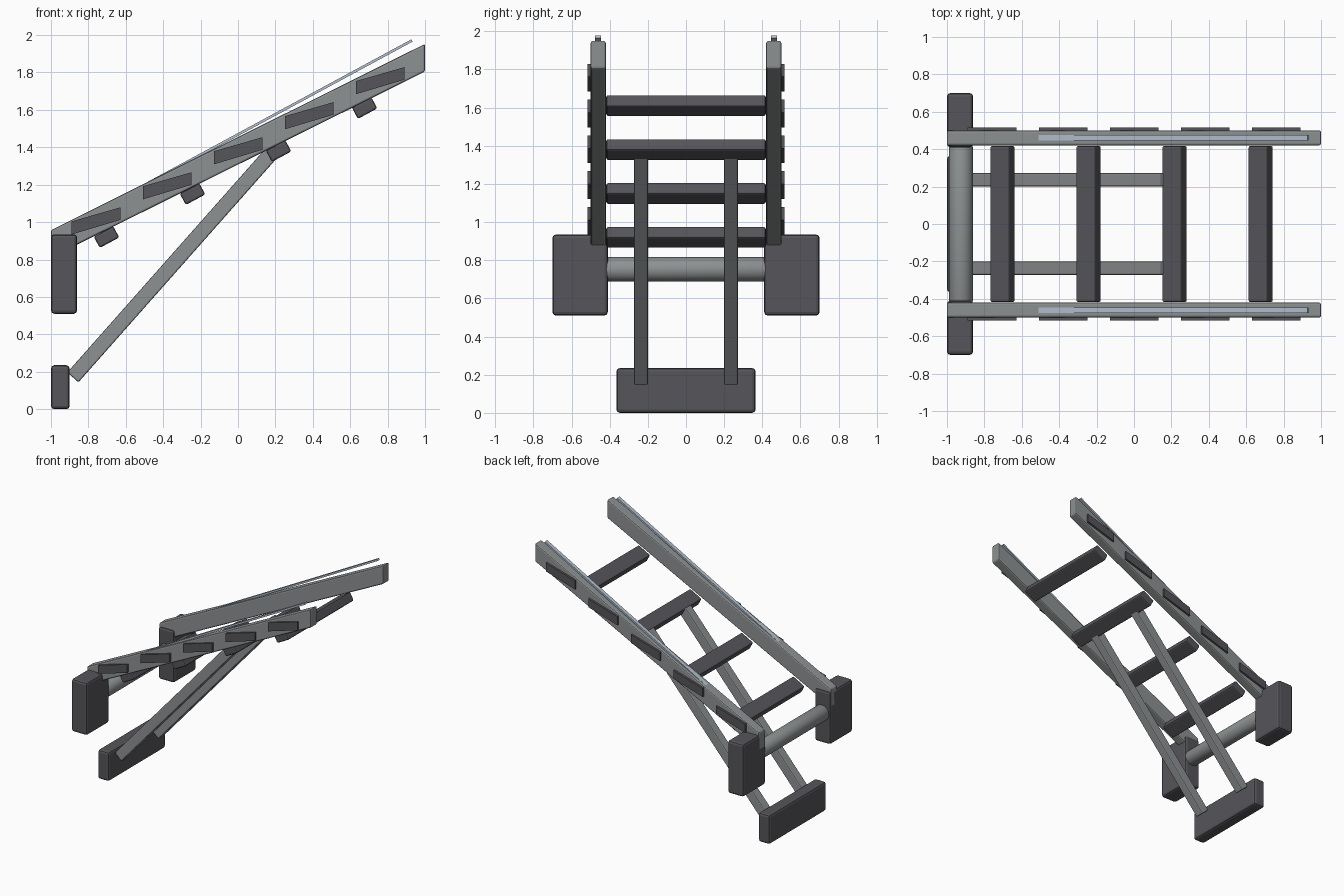
import bpy, bmesh, math
from mathutils import Vector

if "Cube" in bpy.data.objects:
    bpy.data.objects.remove(bpy.data.objects["Cube"])


def material(name, rgb):
    m = bpy.data.materials.new(name)
    m.diffuse_color = (*rgb, 1)
    m.use_nodes = True
    m.node_tree.nodes["Principled BSDF"].inputs["Base Color"].default_value = m.diffuse_color
    return m


STEEL = material("grey steel", (0.27, 0.285, 0.29))
DARK = material("dark grey", (0.092, 0.089, 0.102))
PALE = material("pale blue metal", (0.45, 0.53, 0.62))


def prism(name, profile, y0, y1, mat, bevel=0.0, smooth=False):
    """Extrude an x-z outline along y, with optional chamfered edges."""
    bm = bmesh.new()
    face = bm.faces.new([bm.verts.new((x, y0, z)) for x, z in profile])
    ext = bmesh.ops.extrude_face_region(bm, geom=[face])
    moved = [v for v in ext["geom"] if isinstance(v, bmesh.types.BMVert)]
    bmesh.ops.translate(bm, verts=moved, vec=(0, y1 - y0, 0))
    bmesh.ops.recalc_face_normals(bm, faces=bm.faces)
    if bevel:
        edges = [e for e in bm.edges if e.calc_face_angle(0) > 0.5]
        bmesh.ops.bevel(bm, geom=edges, offset=bevel, segments=2, profile=0.5,
                        affect='EDGES')
    mesh = bpy.data.meshes.new(name)
    bm.to_mesh(mesh)
    bm.free()
    mesh.materials.append(mat)
    obj = bpy.data.objects.new(name, mesh)
    bpy.context.collection.objects.link(obj)
    if smooth:
        bpy.ops.object.select_all(action='DESELECT')
        bpy.context.view_layer.objects.active = obj
        obj.select_set(True)
        bpy.ops.object.shade_smooth_by_angle(angle=math.radians(35))
    return obj


def rect(x0, x1, z0, z1):
    return [(x0, z0), (x1, z0), (x1, z1), (x0, z1)]


def bar(a, b, thick):
    """Outline of a straight bar from point a to point b."""
    a, b = Vector(a), Vector(b)
    d = (b - a).normalized()
    n = Vector((-d.y, d.x)) * thick / 2
    return [tuple(p) for p in (a - n, b - n, b + n, a + n)]


def pair(name, profile, y0, y1, *args):
    """Same part on both sides of the model."""
    prism("right_" + name, profile, y0, y1, *args)
    prism("left_" + name, profile, -y1, -y0, *args)


# Long sloping side rails and the thin strips above them
pair("rail", [(-1, 0.81), (1, 1.805), (1, 1.953), (-1, 0.957)],
     0.42, 0.50, STEEL, 0.01)
pair("top_strip", bar((-0.66, 1.112), (0.93, 1.971), 0.014),
     0.446, 0.476, PALE)

# Slanted plates on the outside of the rails
for i in range(5):
    x, z = -0.759 + 0.38 * i, 1.007 + 0.1875 * i
    pair("plate_%d" % (i + 1),
         [(x - 0.13, z - 0.073), (x + 0.13, z + 0.005),
          (x + 0.13, z + 0.072), (x - 0.13, z - 0.003)],
         0.49, 0.516, DARK)

# Rungs under the rails
for i in range(4):
    x, z = -0.703 + 0.46 * i, 0.92 + 0.23 * i
    prism("rung_%d" % (i + 1),
          bar((x - 0.052, z - 0.028), (x + 0.052, z + 0.028), 0.068),
          -0.418, 0.418, DARK, 0.01)

# Diagonal support struts and their foot
pair("strut", bar((-0.883, 0.17), (0.175, 1.365), 0.08),
     0.2, 0.272, STEEL, 0.008)
prism("foot", rect(-1, -0.9, 0, 0.235), -0.365, 0.365, DARK, 0.018)

# Hinge blocks and the round axle between them
pair("hinge_block", rect(-1, -0.86, 0.51, 0.935), 0.41, 0.70, DARK, 0.018)
circle = [(-0.925 + 0.064 * math.cos(2 * math.pi * k / 32),
           0.752 + 0.064 * math.sin(2 * math.pi * k / 32)) for k in range(32)]
prism("axle", circle, -0.42, 0.42, STEEL, 0.012, True)
